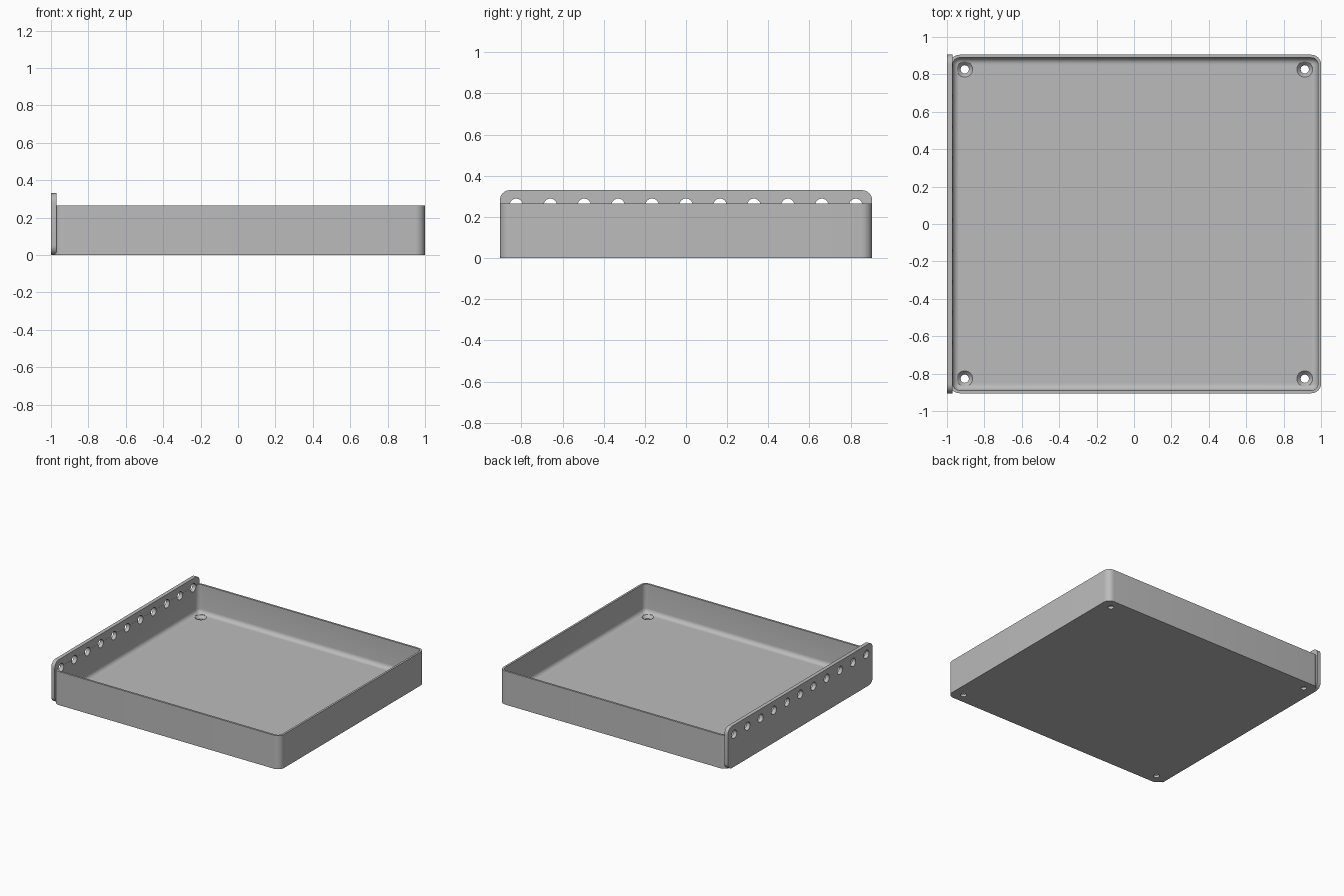
import bpy, bmesh
from math import sin, cos, pi
from mathutils import Matrix, Vector

cube = bpy.data.objects.get("Cube")
if cube:
    bpy.data.objects.remove(cube)

grey = bpy.data.materials.new("plain grey")
grey.use_nodes = True
GREY = (0.5, 0.5, 0.5, 1)
grey.diffuse_color = GREY
grey.node_tree.nodes["Principled BSDF"].inputs["Base Color"].default_value = GREY


def rounded(cx, cy, hx, hy, r, seg=8):
    """Outline of a rounded rectangle, counter-clockwise."""
    pts = []
    for q, (sx, sy) in enumerate(((1, 1), (-1, 1), (-1, -1), (1, -1))):
        for i in range(seg + 1):
            a = (q + i / seg) * pi / 2
            pts.append((cx + sx * (hx - r) + r * cos(a), cy + sy * (hy - r) + r * sin(a)))
    return pts


def circle(r, n=32):
    return [(r * cos(2 * pi * i / n), r * sin(2 * pi * i / n)) for i in range(n)]


def loft(bm, rings, matrix=Matrix()):
    """Skin a stack of (outline, height) rings and cap both ends."""
    loops = [[bm.verts.new(matrix @ Vector((x, y, z))) for x, y in pts] for pts, z in rings]
    for a, b in zip(loops, loops[1:]):
        for i in range(len(a)):
            j = (i + 1) % len(a)
            bm.faces.new((a[i], a[j], b[j], b[i]))
    bm.faces.new(loops[0][::-1])
    bm.faces.new(loops[-1])


def make(name, bm):
    bmesh.ops.recalc_face_normals(bm, faces=bm.faces)
    mesh = bpy.data.meshes.new(name)
    bm.to_mesh(mesh)
    bm.free()
    mesh.materials.append(grey)
    ob = bpy.data.objects.new(name, mesh)
    bpy.context.collection.objects.link(ob)
    return ob


# Tray: outer wall, rim, inner wall, filleted floor
CX, HX, HY, TOP, WALL, FLOOR, FILLET = 0.0075, 0.9925, 0.905, 0.265, 0.016, 0.04, 0.034


def tray_ring(inset, z):
    return rounded(CX, 0, HX - inset, HY - inset, 0.052 - inset), z


rings = [tray_ring(0, 0), tray_ring(0, TOP), tray_ring(WALL, TOP)]
for k in range(7):
    a = k / 6 * pi / 2
    rings.append(tray_ring(WALL + FILLET * (1 - cos(a)), FLOOR + FILLET * (1 - sin(a))))
bm = bmesh.new()
loft(bm, rings)
tray = make("tray", bm)

# Hanging plate: upright rounded strip along the side
upright = Matrix(((0, 0, 1, 0), (1, 0, 0, 0), (0, 1, 0, 0), (0, 0, 0, 1)))
outline = rounded(0, 0.165, HY, 0.165, 0.05)
bm = bmesh.new()
loft(bm, [(outline, -1), (outline, -0.97)], upright)
plate = make("side_plate", bm)

# Cutter for the row of plate holes and the countersunk floor holes
bm = bmesh.new()
for i in range(-5, 6):
    place = Matrix.Translation((0, i * 0.165, 0.257)) @ upright
    loft(bm, [(circle(0.032), -1.1), (circle(0.032), -0.9)], place)
for x in (-0.905, 0.913):
    for y in (-0.827, 0.827):
        loft(bm, [(circle(0.022), -0.05), (circle(0.022), 0.018),
                  (circle(0.042), FLOOR), (circle(0.042), 0.06)],
             Matrix.Translation((x, y, 0)))
cutter = make("hole_cutter", bm)
cutter.hide_render = True

for ob in (tray, plate):
    mod = ob.modifiers.new("holes", "BOOLEAN")
    mod.operation, mod.solver, mod.object = "DIFFERENCE", "EXACT", cutter
    bpy.ops.object.select_all(action="DESELECT")
    ob.select_set(True)
    bpy.context.view_layer.objects.active = ob
    bpy.ops.object.modifier_apply(modifier=mod.name)
    bpy.ops.object.shade_smooth_by_angle(angle=0.6)
bpy.data.objects.remove(cutter)
